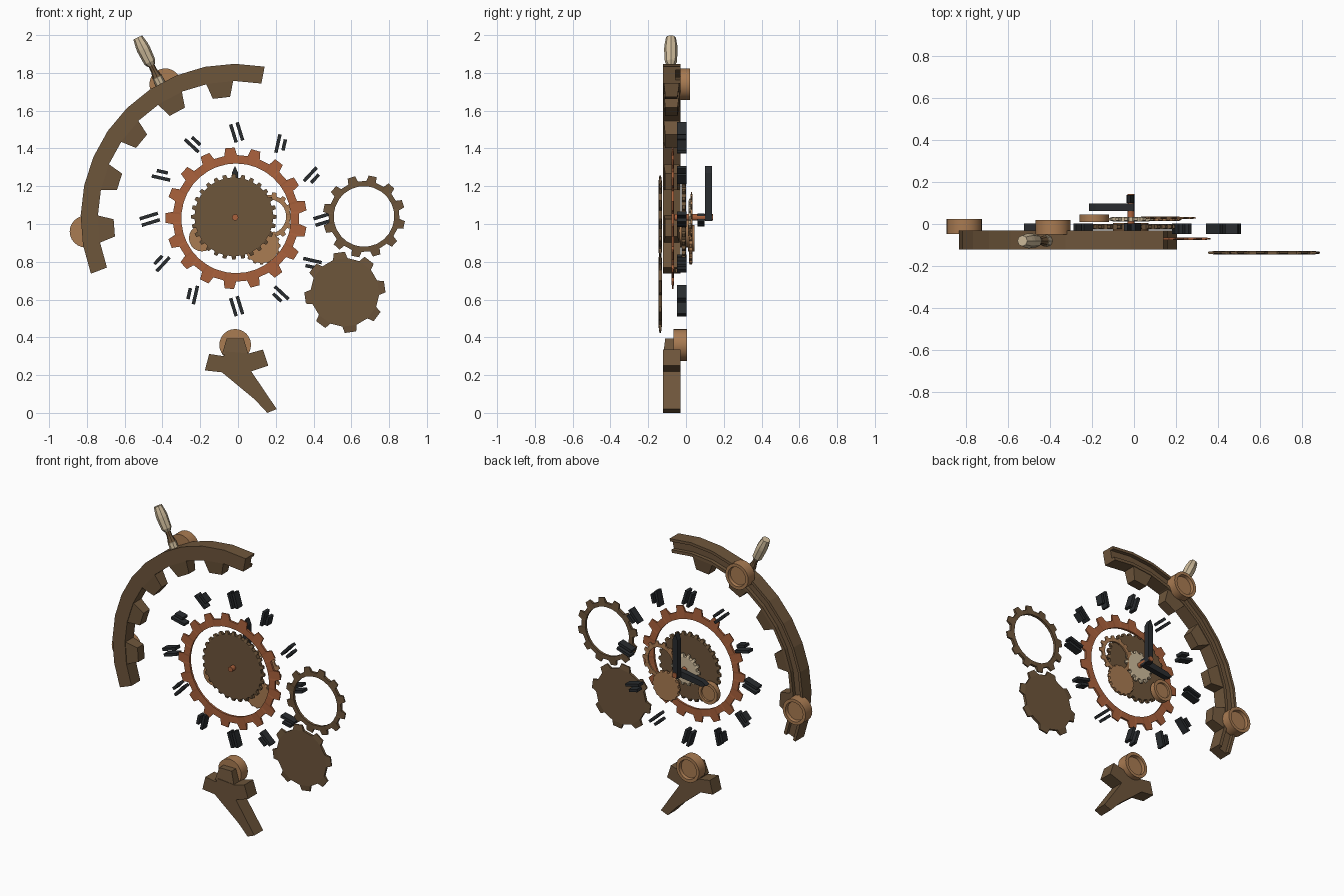
import bpy, bmesh, math
from mathutils import Vector, Matrix

if "Cube" in bpy.data.objects:
    bpy.data.objects.remove(bpy.data.objects["Cube"])

CX, CZ = -0.015, 1.03   # centre of the clock


def material(name, rgb):
    m = bpy.data.materials.new(name)
    m.diffuse_color = (*rgb, 1)
    m.use_nodes = True
    m.node_tree.nodes["Principled BSDF"].inputs["Base Color"].default_value = m.diffuse_color
    return m


BROWN = material("dark_wood", (.155, .092, .044))
COPPER = material("copper", (.40, .12, .045))
TAN = material("tan_brass", (.40, .20, .085))
BEIGE = material("beige", (.62, .50, .33))
BLACK = material("black_iron", (.022, .025, .028))


def finish(name, verts, faces, mat):
    bm = bmesh.new()
    vs = [bm.verts.new(v) for v in verts]
    for f in faces:
        bm.faces.new([vs[i] for i in f])
    bmesh.ops.remove_doubles(bm, verts=bm.verts, dist=1e-5)
    bmesh.ops.recalc_face_normals(bm, faces=bm.faces)
    me = bpy.data.meshes.new(name)
    bm.to_mesh(me)
    bm.free()
    me.materials.append(mat)
    ob = bpy.data.objects.new(name, me)
    bpy.context.collection.objects.link(ob)
    return ob


def polar(r, a, y, cx=CX, cz=CZ):
    return (cx + r * math.cos(a), y, cz + r * math.sin(a))


def loft(name, rings, mat, closed=False):
    """Skin equal-length closed sections."""
    n, m = len(rings[0]), len(rings)
    verts = [v for r in rings for v in r]
    faces = []
    for i in range(m if closed else m - 1):
        j = (i + 1) % m
        for k in range(n):
            l = (k + 1) % n
            faces.append((i * n + k, i * n + l, j * n + l, j * n + k))
    if not closed:
        faces += [tuple(range(n)), tuple(range((m - 1) * n, m * n))]
    return finish(name, verts, faces, mat)


def gear(name, c, tip, root, n, y0, y1, mat, hole=0, phase=0, taper=.5):
    """Toothed disc or ring in the xz plane, tooth tips thinned in depth."""
    mid, half = (y0 + y1) / 2, (y1 - y0) / 2
    pitch = 2 * math.pi / n
    outer = []
    for i in range(n):
        a = math.radians(phase) + i * pitch
        outer += [(root, a - .27 * pitch), (tip, a - .18 * pitch),
                  (tip, a + .18 * pitch), (root, a + .27 * pitch)]
    if hole:
        secs = []
        for r, a in outer:
            h = half * (taper if r == tip else 1)
            secs.append([polar(hole, a, y0, *c), polar(r, a, mid - h, *c),
                         polar(r, a, mid + h, *c), polar(hole, a, y1, *c)])
        return loft(name, secs, mat, True)
    # solid gear: root disc polygon plus the teeth around it
    rings = []
    for s in (-1, 1):
        rings.append([polar(r, a, mid + s * half * (taper if r == tip else 1), *c)
                      for r, a in outer])
    m = len(outer)
    verts = rings[0] + rings[1]
    roots = [i for i in range(m) if i % 4 in (0, 3)]
    faces = [tuple(roots), tuple(i + m for i in roots)]
    for i in range(0, m, 4):
        faces += [(i, i + 1, i + 2, i + 3), (i + m, i + 1 + m, i + 2 + m, i + 3 + m)]
    faces += [(i, (i + 1) % m, (i + 1) % m + m, i + m) for i in range(m)]
    return finish(name, verts, faces, mat)


def lathe(name, origin, axis, profile, sides, mat):
    """Turned part; profile is (radius, height) along the axis."""
    q = Vector(axis).to_track_quat('Z', 'Y')
    o = Vector(origin)
    rings = [[o + q @ Vector((max(r, .0005) * math.cos(2 * math.pi * k / sides),
                              max(r, .0005) * math.sin(2 * math.pi * k / sides), h))
              for k in range(sides)] for r, h in profile]
    ob = loft(name, rings, mat)
    if sides > 12:
        bpy.context.view_layer.objects.active = ob
        ob.select_set(True)
        bpy.ops.object.shade_smooth_by_angle()
        ob.select_set(False)
    return ob


def prism(name, pts, y0, y1, mat):
    return loft(name, [[(x, y, z) for x, z in pts] for y in (y0, y1)], mat)


def rim_tooth(name, angle):
    """Tapered block pointing inward from the outer rim."""
    a = math.radians(angle)
    u = Vector((math.cos(a), 0, math.sin(a)))
    t = Vector((-u.z, 0, u.x))
    c = Vector((CX, 0, CZ))
    rings = []
    for r, w, y0, y1 in ((.74, .077, -.119, -.032), (.642, .046, -.11, -.045)):
        rings.append([c + u * r + t * s + Vector((0, y, 0))
                      for s, y in ((-w, y0), (w, y0), (w, y1), (-w, y1))])
    loft(name, rings, BROWN)


# broken outer rim, grooved on its back
section = [(.727, -.122), (.818, -.122), (.818, -.03), (.80, -.03),
           (.80, -.055), (.747, -.055), (.747, -.03), (.727, -.03)]
loft("outer_rim", [[polar(r, math.radians(79 + 122 * i / 11), y) for r, y in section]
                   for i in range(12)], BROWN)
for i in range(5):
    rim_tooth(f"rim_tooth_{i + 1}", 96.5 + 22 * i)

# broken lower piece of the rim with its upper tooth
prism("lower_fragment", [(-.175, .225), (-.153, .312), (-.075, .30), (-.065, .325),
                         (.058, .315), (.132, .335), (.16, .25), (.07, .22),
                         (.205, .02), (.155, 0), (.09, .07), (-.085, .215)],
      -.122, -.03, BROWN)
loft("fragment_tooth", [[(-.015 - w, y0, z), (-.015 + w, y0, z),
                         (-.015 + w, y1, z), (-.015 - w, y1, z)]
                        for w, y0, y1, z in ((.07, -.12, -.032, .31), (.045, -.11, -.045, .394))], BROWN)

# rollers with recessed backs
for i, (x, z, y0, y1) in enumerate([(-.385, 1.74, -.05, .02), (-.807, .96, -.047, .023),
                                    (-.015, .36, -.065, .005)]):
    d = y1 - y0
    lathe(f"roller_{i + 1}", (x, y0, z), (0, 1, 0),
          [(0, 0), (.084, 0), (.084, d), (.064, d), (.06, d - .02), (0, d - .02)], 24, TAN)

# lever on the rim
base, axis = Vector((-.412, -.08, 1.745)), Vector((-.44, 0, .9)).normalized()
for name, prof, mat in (
        ("lever_socket", [(.027, -.02), (.027, .035), (.022, .04)], BEIGE),
        ("lever_neck", [(.026, .035), (.017, .075), (.017, .12)], BROWN),
        ("lever_grip", [(.02, .105), (.032, .125), (.036, .2), (.034, .225), (.026, .27)], BEIGE)):
    lathe(name, base, axis, prof, 8, mat)

# clock train
gear("copper_ring_gear", (-.01, 1.03), .375, .335, 17, -.077, -.063, COPPER, .29, 95)
gear("main_wheel", (-.022, 1.038), .226, .208, 28, -.025, 0, BROWN)
gear("centre_pinion", (CX, 1.03), .105, .085, 14, .012, .034, BEIGE)
gear("tan_ring_gear", (.165, 1.04), .13, .113, 14, .024, .034, TAN, .09)
gear("tan_wheel", (.125, .885), .10, .092, 16, .015, .035, TAN)
lathe("tan_hub", (-.19, .01, .925), (0, 1, 0),
      [(0, 0), (.07, 0), (.07, .035), (.05, .035), (.048, .025), (0, .025)], 20, TAN)
lathe("shaft", (CX, -.06, 1.035), (0, 1, 0), [(.017, 0), (.017, .203)], 12, COPPER)

# loose gears at the right
gear("side_ring_gear", (.667, 1.04), .218, .188, 12, -.145, -.128, BROWN, .16, 18)
gear("side_solid_gear", (.566, .638), .215, .182, 8, -.145, -.128, BROWN, 0, 8)

# hands, on the back of the shaft
prism("long_hand", [(-.035, 1.015), (.003, 1.015), (.001, 1.27), (-.016, 1.308), (-.033, 1.27)],
      .1, .137, BLACK)
prism("short_hand", [(0, 1.055), (0, 1.012), (-.18, .988), (-.215, 1.002), (-.182, 1.024)],
      .062, .098, BLACK)

# plain hour markers: leaning bars, doubled on every third hour
for i in range(12):
    a = math.pi / 2 - i * math.pi / 6
    rot = Matrix.Rotation(a - math.pi / 2 + .3, 2)
    ctr = Vector((CX + .46 * math.cos(a) + .008, 1.025 + .46 * math.sin(a)))
    for k, off in enumerate((-.018, .018) if i % 3 == 0 else (-.012, .022)):
        length = .05 if (i % 3 == 0 or k == 0) else .03
        pts = [ctr + rot @ Vector((off + x * .009, z * length))
               for x, z in ((-1, -1), (1, -1), (1, 1), (-1, 1))]
        prism(f"hour_marker_{i + 1}_{k + 1}", pts, -.048, .002, BLACK)
